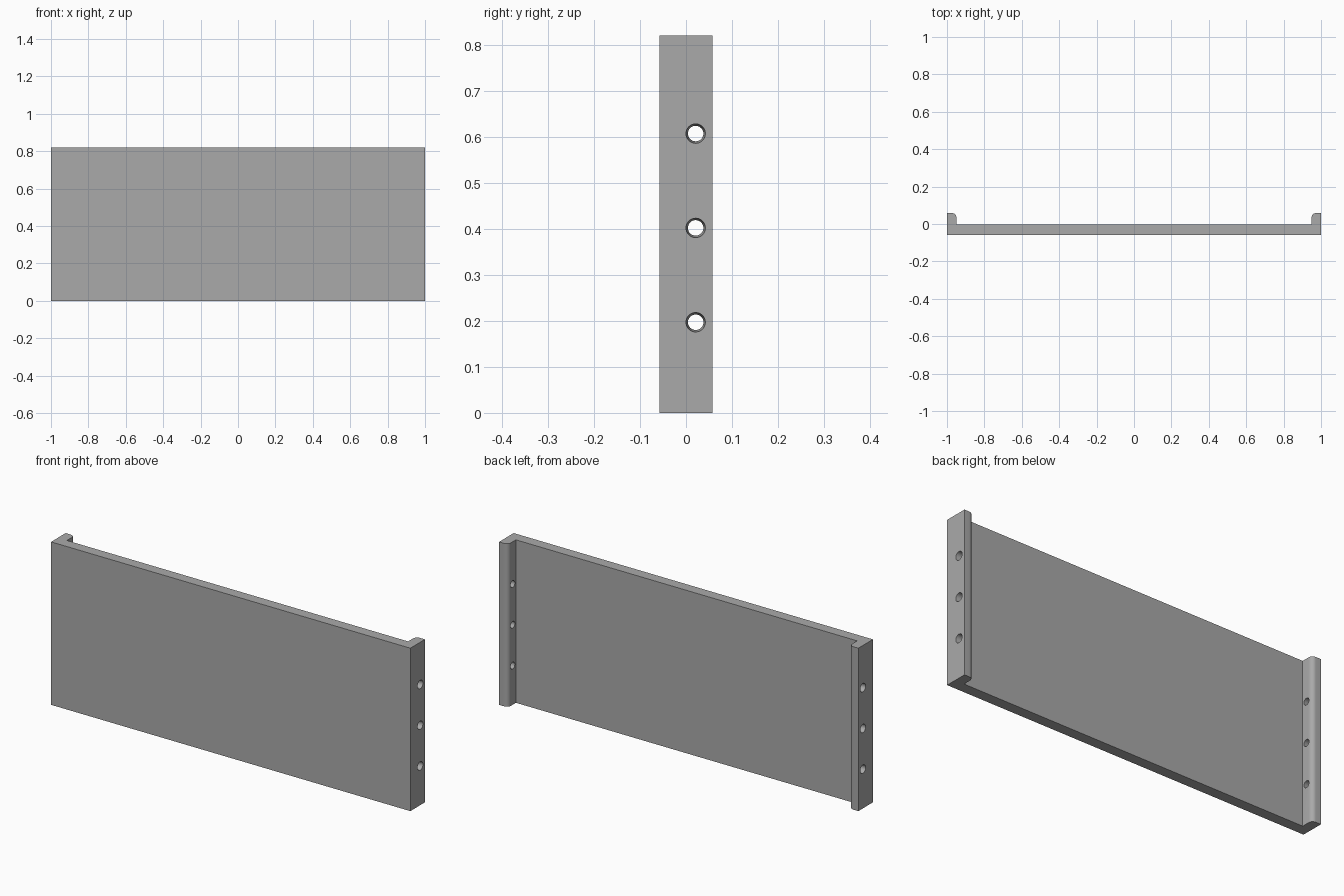
import bpy, bmesh
from math import pi, sin, cos
from mathutils import Matrix

cube = bpy.data.objects.get("Cube")
if cube:
    bpy.data.objects.remove(cube, do_unlink=True)

HEIGHT, HALF_W = 0.82, 1.0
FRONT, PLATE_BACK, LIP_BACK = -0.058, -0.004, 0.058
LIP_INNER, ROUND = 0.95, 0.022

grey = bpy.data.materials.new("plain grey")
grey.use_nodes = True
colour = (0.4, 0.4, 0.4, 1)
grey.diffuse_color = colour
grey.node_tree.nodes["Principled BSDF"].inputs["Base Color"].default_value = colour


def make_object(name, bm):
    bmesh.ops.recalc_face_normals(bm, faces=bm.faces)
    mesh = bpy.data.meshes.new(name)
    bm.to_mesh(mesh)
    bm.free()
    mesh.materials.append(grey)
    obj = bpy.data.objects.new(name, mesh)
    bpy.context.collection.objects.link(obj)
    return obj


# Panel with a rounded lip at each end: one half profile, mirrored, extruded up
half = [(HALF_W, FRONT), (HALF_W, LIP_BACK)]
for i in range(9):
    a = pi / 2 + i * pi / 16
    half.append((LIP_INNER + ROUND + ROUND * cos(a),
                 LIP_BACK - ROUND + ROUND * sin(a)))
half.append((LIP_INNER, PLATE_BACK))
profile = half + [(-x, y) for x, y in reversed(half)]

bm = bmesh.new()
base = bm.faces.new([bm.verts.new((x, y, 0)) for x, y in profile])
top = bmesh.ops.extrude_face_region(bm, geom=[base])["geom"]
bmesh.ops.translate(bm, vec=(0, 0, HEIGHT),
                    verts=[v for v in top if isinstance(v, bmesh.types.BMVert)])
panel = make_object("drawer_panel", bm)

# Tapered screw holes through both lips, wider on the outside
bm = bmesh.new()
for side in (-1, 1):
    for z in (0.197, 0.402, 0.607):
        place = (Matrix.Translation((side * 0.975, 0.021, z))
                 @ Matrix.Rotation(side * pi / 2, 4, 'Y'))
        bmesh.ops.create_cone(bm, cap_ends=True, segments=32, radius1=0.016,
                              radius2=0.022, depth=0.07, matrix=place)
cutter = make_object("screw_hole_cutter", bm)
cutter.hide_render = True

cut = panel.modifiers.new("screw holes", 'BOOLEAN')
cut.operation = 'DIFFERENCE'
cut.solver = 'EXACT'
cut.object = cutter

bpy.ops.object.select_all(action='DESELECT')
bpy.context.view_layer.objects.active = panel
panel.select_set(True)
bpy.ops.object.modifier_apply(modifier=cut.name)
bpy.data.objects.remove(cutter, do_unlink=True)
bpy.ops.object.shade_smooth_by_angle(angle=pi / 6)
